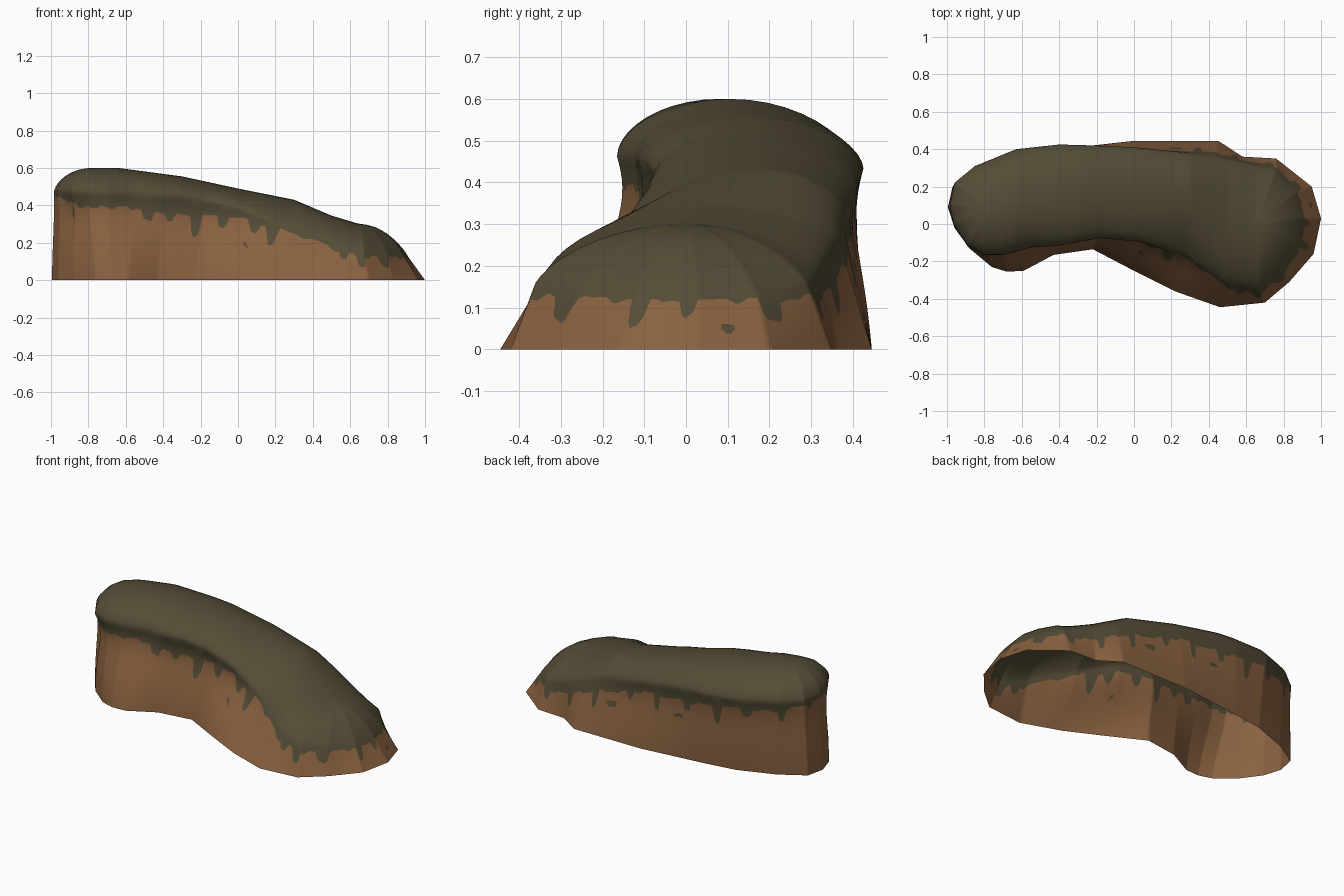
import bpy, bmesh, math
from mathutils import Vector

if "Cube" in bpy.data.objects:
    bpy.data.objects.remove(bpy.data.objects["Cube"])

# Plan outline, anticlockwise from the right tip: foot x, y and grass lip x, y
OUTLINE = [
    (1.0, .03, .91, .03), (.95, .2, .87, .17), (.76, .35, .76, .29), (.58, .36, .58, .33),
    (.45, .445, .43, .365), (.2, .445, .2, .39), (0, .445, 0, .41), (-.22, .42, -.22, .42),
    (-.4, .40, -.4, .425), (-.6, .37, -.63, .40), (-.82, .29, -.85, .31), (-.97, .2, -.96, .22),
    (-.995, .09, -.985, .1), (-.96, -.02, -.965, 0), (-.88, -.13, -.89, -.12),
    (-.76, -.23, -.8, -.165), (-.68, -.255, -.7, -.165), (-.59, -.25, -.55, -.125),
    (-.43, -.165, -.4, -.115), (-.22, -.135, -.18, -.075), (0, -.25, .03, -.095),
    (.22, -.36, .28, -.17), (.46, -.445, .5, -.33), (.7, -.42, .67, -.365),
    (.83, -.31, .8, -.26), (.96, -.16, .89, -.12)]
# Heights along x
FRONT_LIP_Z = [(-1, .47), (-.3, .45), (0, .38), (.3, .27), (.5, .19), (.65, .15), (.9, .125)]
BACK_LIP_Z = [(-1, .46), (-.3, .43), (0, .39), (.3, .32), (.5, .24), (.7, .17), (.9, .125)]
EDGE_Z = [(-1, .46), (-.85, .39), (-.6, .39), (-.3, .35), (0, .335), (.15, .29),
          (.3, .25), (.45, .2), (.55, .15), (.65, .125), (.9, .12)]
SPINE_Z = [(-.78, .6), (-.64, .6), (-.3, .555), (0, .49), (.3, .43), (.5, .345), (.65, .3)]
SPINE_Y = [(-.78, .08), (-.3, .17), (0, .2), (.3, .18), (.5, .06), (.65, 0)]
# How strongly the rounded top slumps on each side
FRONT_SLUMP = [(-.8, 1.1), (0, 1.1), (.3, 1.8), (.5, 1.4), (.7, 1.4), (.85, 1.8)]
BACK_SLUMP = [(.5, 1.2), (.7, 1.5), (.85, 1.8)]
# Grass drips (outline position, depth, half width) and loose patches (position, z, sizes)
DRIPS = [(17.5, .06, .22), (18.2, .05, .12), (18.85, .11, .13), (19.5, .05, .15),
         (20.25, .05, .12), (20.65, .09, .12), (22.4, .03, .15), (22.9, .05, .14),
         (23.8, .05, .22), (25.1, .07, .14), (25.85, .04, .14), (1.2, .06, .2), (2.2, .05, .15),
         (3.3, .06, .14), (4.4, .09, .1), (5.5, .05, .12), (6.4, .1, .1), (7.4, .05, .15),
         (8.4, .1, .12), (9.2, .04, .15), (10.1, .06, .13), (11.3, .04, .2)]
PATCHES = [(13.9, .36, .12, .02), (20.1, .19, .07, .012), (.45, .05, .1, .01),
           (4.9, .2, .17, .02), (7.1, .25, .13, .015)]

N, STEP = len(OUTLINE), 20
EARTH_ROWS, GRASS_ROWS, CAP_ROWS = 16, 4, 10


def interp(table, x):
    if x <= table[0][0]:
        return table[0][1]
    for (a, va), (b, vb) in zip(table, table[1:]):
        if x <= b:
            return va + (vb - va) * (x - a) / (b - a)
    return table[-1][1]


def clamp(v, lo=0, hi=1):
    return min(hi, max(lo, v))


def material(name, rgb):
    m = bpy.data.materials.new(name)
    m.diffuse_color = (*rgb, 1)
    m.use_nodes = True
    m.node_tree.nodes["Principled BSDF"].inputs["Base Color"].default_value = m.diffuse_color
    return m


def around(u, c):
    return abs((u - c + N / 2) % N - N / 2)


def spine_point(x):
    return Vector((x, interp(SPINE_Y, x), interp(SPINE_Z, x)))


def column(u):
    """One vertical strip of points from foot over the lip to the ridge."""
    i, t = int(u) % N, u % 1
    p, q = OUTLINE[i], OUTLINE[(i + 1) % N]
    bx, by, lx, ly = (a + (b - a) * t for a, b in zip(p, q))
    back = clamp((ly + .05) / .3)

    def sides(front_table, back_table):
        return interp(front_table, lx) * (1 - back) + interp(back_table, lx) * back
    lz = sides(FRONT_LIP_Z, BACK_LIP_Z)
    foot, lip = Vector((bx, by, 0)), Vector((lx, ly, lz))
    sx = clamp(lx, -.78, .65)
    spine = spine_point(sx)
    inward = (spine - lip)
    inward.z = 0
    inward.normalize()
    # undercut below the lip
    over = .032 * (1 - .6 * back) * clamp((.4 - lx) / .3) * clamp((lx + 1) / .1, .1)
    # scalloped lower edge of the grass
    drip = max(d * max(0, 1 - (around(u, c) / w) ** 4) for c, d, w in DRIPS)
    edge = interp(EDGE_Z, lx) - drip + .007 * math.sin(u * 7.3) + .004 * math.sin(u * 17)
    edge = clamp(edge / lz, .15, .96)

    def wall(f):
        return foot.lerp(lip, f) + inward * over * math.sin(math.pi * f ** 2.2)
    pts = [wall(edge * k / EARTH_ROWS) for k in range(EARTH_ROWS)]
    pts += [wall(edge + (1 - edge) * k / GRASS_ROWS) for k in range(GRASS_ROWS)]
    # rounded top
    power = sides(FRONT_SLUMP, BACK_SLUMP)
    for k in range(CAP_ROWS):
        a = math.pi / 2 * k / CAP_ROWS
        v = spine.lerp(lip, math.cos(a))
        v.z = lz + (spine.z - lz) * math.sin(a) ** power
        pts.append(v)
    # ridge points share stations so front and back weld together
    pts.append(spine_point(clamp(round(sx * 50) / 50, -.78, .65)))
    return pts


# Hill shell, open underneath
bm = bmesh.new()
cols = [[bm.verts.new(v) for v in column(k / STEP)] for k in range(N * STEP)]
for k, a in enumerate(cols):
    b = cols[(k + 1) % len(cols)]
    u = (k + .5) / STEP
    for r in range(len(a) - 1):
        f = bm.faces.new((a[r], b[r], b[r + 1], a[r + 1]))
        f.smooth = True
        z = f.calc_center_median().z
        patch = any((around(u, c) / w) ** 2 + ((z - h) / d) ** 2 < 1 for c, h, w, d in PATCHES)
        f.material_index = 1 if r >= EARTH_ROWS or patch else 0
bmesh.ops.remove_doubles(bm, verts=bm.verts, dist=.0005)
mesh = bpy.data.meshes.new("grassy_ledge")
bm.to_mesh(mesh)
bm.free()
mesh.materials.append(material("earth brown", (.25, .12, .051)))
mesh.materials.append(material("dark moss", (.088, .072, .037)))
ledge = bpy.data.objects.new("grassy_ledge", mesh)
bpy.context.collection.objects.link(ledge)
